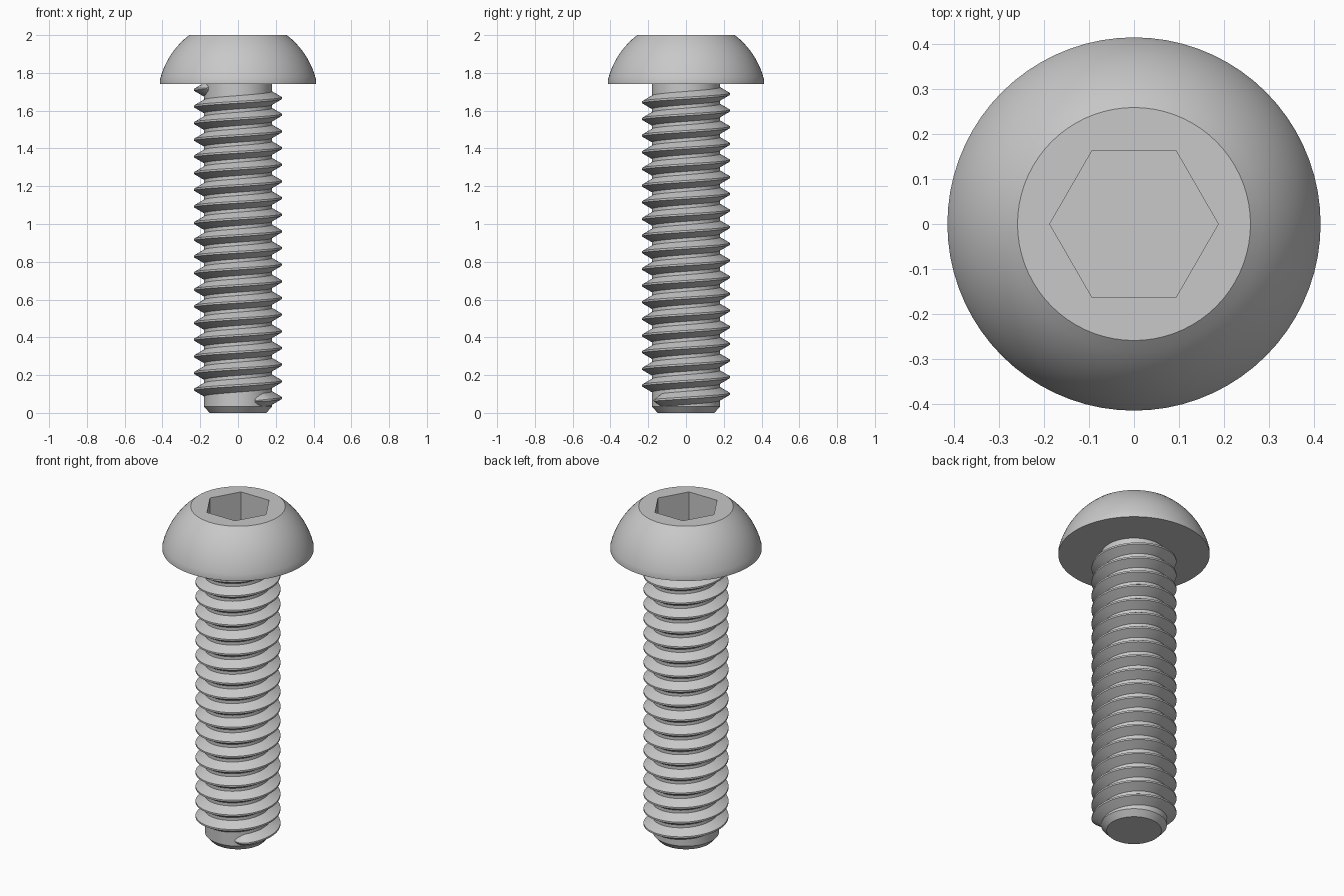
import bpy, bmesh, math

if "Cube" in bpy.data.objects:
    bpy.data.objects.remove(bpy.data.objects["Cube"], do_unlink=True)

SEGMENTS = 72
HEAD_BASE, LIP, TOP = 1.742, 1.76, 2.0
ROOT, CREST, PITCH = 0.18, 0.232, 0.0882

steel = bpy.data.materials.new("grey steel")
steel.use_nodes = True
grey = (0.58, 0.58, 0.58, 1)
steel.diffuse_color = grey
steel.node_tree.nodes["Principled BSDF"].inputs["Base Color"].default_value = grey


def finish(name, bm):
    """Turn a bmesh into a named, coloured object."""
    bmesh.ops.recalc_face_normals(bm, faces=bm.faces)
    mesh = bpy.data.meshes.new(name)
    bm.to_mesh(mesh)
    bm.free()
    obj = bpy.data.objects.new(name, mesh)
    bpy.context.collection.objects.link(obj)
    mesh.materials.append(steel)
    return obj


def smooth(obj):
    bpy.ops.object.select_all(action="DESELECT")
    obj.select_set(True)
    bpy.context.view_layer.objects.active = obj
    bpy.ops.object.shade_smooth_by_angle(angle=math.radians(28))


def loft(bm, rings):
    """Skin closed loops of points and cap both ends."""
    loops = [[bm.verts.new(p) for p in ring] for ring in rings]
    n = len(loops[0])
    for a, b in zip(loops, loops[1:]):
        for i in range(n):
            j = (i + 1) % n
            bm.faces.new((a[i], a[j], b[j], b[i]))
    bm.faces.new(loops[0])
    bm.faces.new(loops[-1])


def circle(r, z, sides=SEGMENTS):
    return [(r * math.cos(math.tau * i / sides), r * math.sin(math.tau * i / sides), z)
            for i in range(sides)]


def turned(name, profile, sides=SEGMENTS):
    bm = bmesh.new()
    loft(bm, [circle(r, z, sides) for r, z in profile])
    return finish(name, bm)


# Domed head: a slice of a sphere with a short straight lip and a flat top
centre, radius = 1.662, 0.4255
heights = [LIP + (TOP - LIP) * i / 12 for i in range(13)]
dome = [(math.sqrt(radius**2 - (z - centre)**2), z) for z in heights]
head = turned("button_head", [(dome[0][0], HEAD_BASE)] + dome)

# Hexagonal socket cut into the head
cutter = turned("socket_cutter", [(0.187, TOP - 0.18), (0.187, TOP + 0.1)], 6)
cutter.hide_render = True
cut = head.modifiers.new("socket", "BOOLEAN")
cut.operation, cut.solver, cut.object = "DIFFERENCE", "EXACT", cutter
bpy.context.view_layer.objects.active = head
bpy.ops.object.modifier_apply(modifier=cut.name)
bpy.data.objects.remove(cutter, do_unlink=True)
smooth(head)

# Shaft with a chamfered tip
smooth(turned("shaft", [(0.15, 0), (ROOT, 0.033), (ROOT, HEAD_BASE + 0.01)]))

# Right-handed thread, fading into the shaft at each end
start, end, step, fade = -60, 18 * 360 + 210, 5, 18
rings = []
for angle in range(start, end + 1, step):
    size = math.sqrt(min(1, (angle - start + 1) / fade, (end - angle + 1) / fade))
    a = math.radians(angle)
    z = 0.079 + PITCH * angle / 360
    inner, outer = ROOT - 0.003, ROOT + (CREST - ROOT) * size
    section = [(inner, -0.037 * size), (outer, -0.005 * size),
               (outer, 0.005 * size), (inner, 0.037 * size)]
    rings.append([(r * math.cos(a), r * math.sin(a), z + h) for r, h in section])
bm = bmesh.new()
loft(bm, rings)
smooth(finish("thread", bm))
